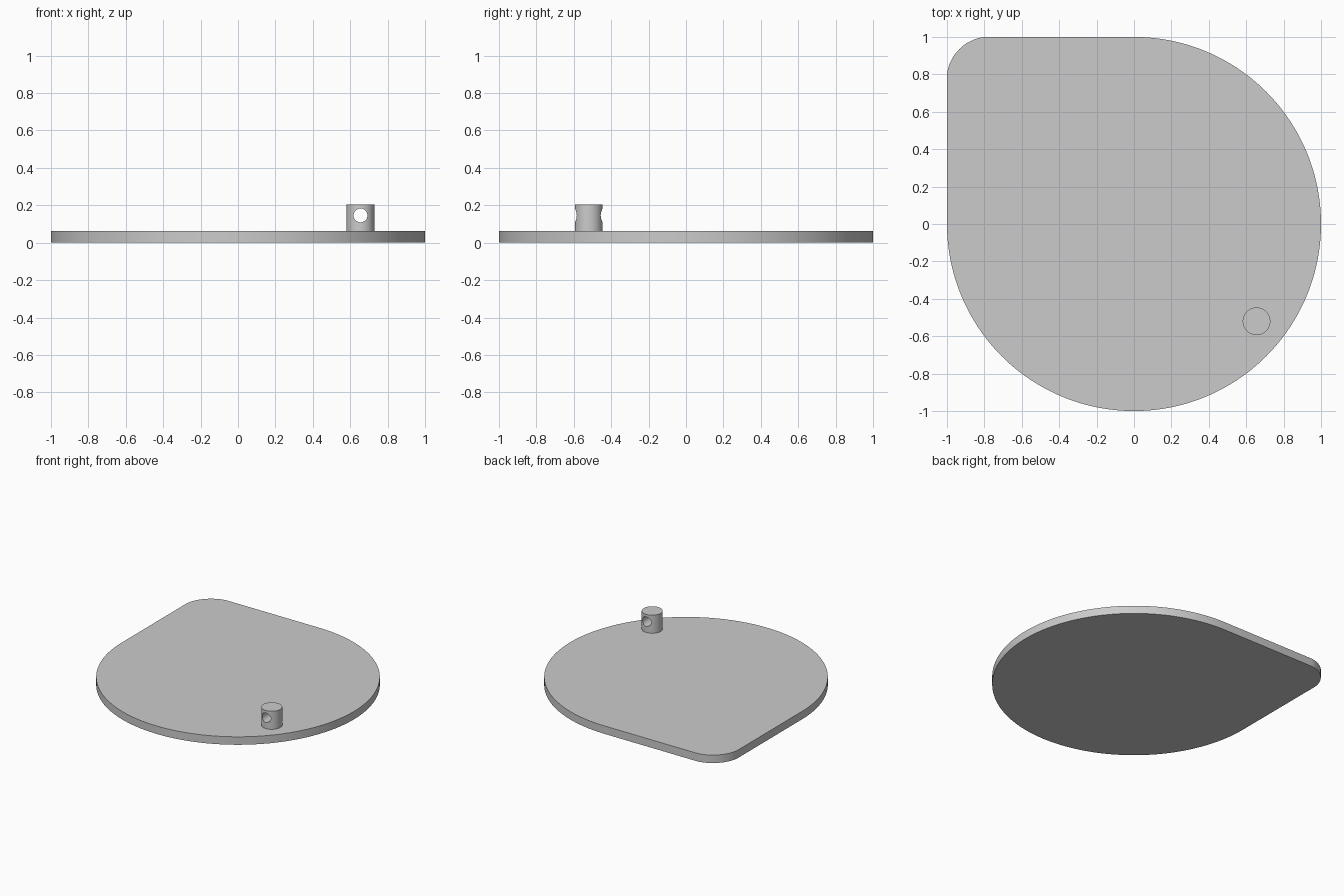
import bpy, bmesh
from math import sin, cos, pi, sqrt, atan2

if "Cube" in bpy.data.objects:
    bpy.data.objects.remove(bpy.data.objects["Cube"])


def arc(cx, cy, r, a0, a1, n):
    return [(cx + r * cos(a0 + (a1 - a0) * i / n), cy + r * sin(a0 + (a1 - a0) * i / n))
            for i in range(n + 1)]


def smooth(obj):
    bpy.ops.object.select_all(action='DESELECT')
    obj.select_set(True)
    bpy.context.view_layer.objects.active = obj
    bpy.ops.object.shade_smooth_by_angle(angle=pi / 6)


def cylinder(name, r, depth, loc, rot=(0, 0, 0)):
    bpy.ops.mesh.primitive_cylinder_add(vertices=96, radius=r, depth=depth,
                                        location=loc, rotation=rot)
    obj = bpy.context.object
    obj.name = name
    return obj


# Plate: three-quarter disc with one rounded square corner at back left
thickness = 0.062
r = 0.23
d = sqrt(r * r - 0.02) / sqrt(2)          # centre offset from the chord middle
cx, cy = -0.9 + d, 0.9 - d
a0 = atan2(1 - cy, -0.8 - cx)
a1 = 1.5 * pi - a0                        # mirror about the diagonal
outline = arc(0, 0, 1, -pi, pi / 2, 144) + arc(cx, cy, r, a0, a1, 24)

bm = bmesh.new()
face = bm.faces.new([bm.verts.new((x, y, 0)) for x, y in outline])
ext = bmesh.ops.extrude_face_region(bm, geom=[face])
bmesh.ops.translate(bm, vec=(0, 0, thickness),
                    verts=[v for v in ext['geom'] if isinstance(v, bmesh.types.BMVert)])
bmesh.ops.recalc_face_normals(bm, faces=bm.faces)
mesh = bpy.data.meshes.new("base_plate")
bm.to_mesh(mesh)
bm.free()
plate = bpy.data.objects.new("base_plate", mesh)
bpy.context.collection.objects.link(plate)
smooth(plate)

# Peg with a round hole drilled front to back
px, py, top = 0.655, -0.52, 0.203
peg = cylinder("peg", 0.074, top - thickness, (px, py, (top + thickness) / 2))
drill = cylinder("peg_hole_cutter", 0.037, 0.4, (px, py, 0.146), (pi / 2, 0, 0))
mod = peg.modifiers.new("hole", 'BOOLEAN')
mod.operation = 'DIFFERENCE'
mod.solver = 'EXACT'
mod.object = drill
bpy.context.view_layer.objects.active = peg
bpy.ops.object.modifier_apply(modifier="hole")
bpy.data.objects.remove(drill)
smooth(peg)
